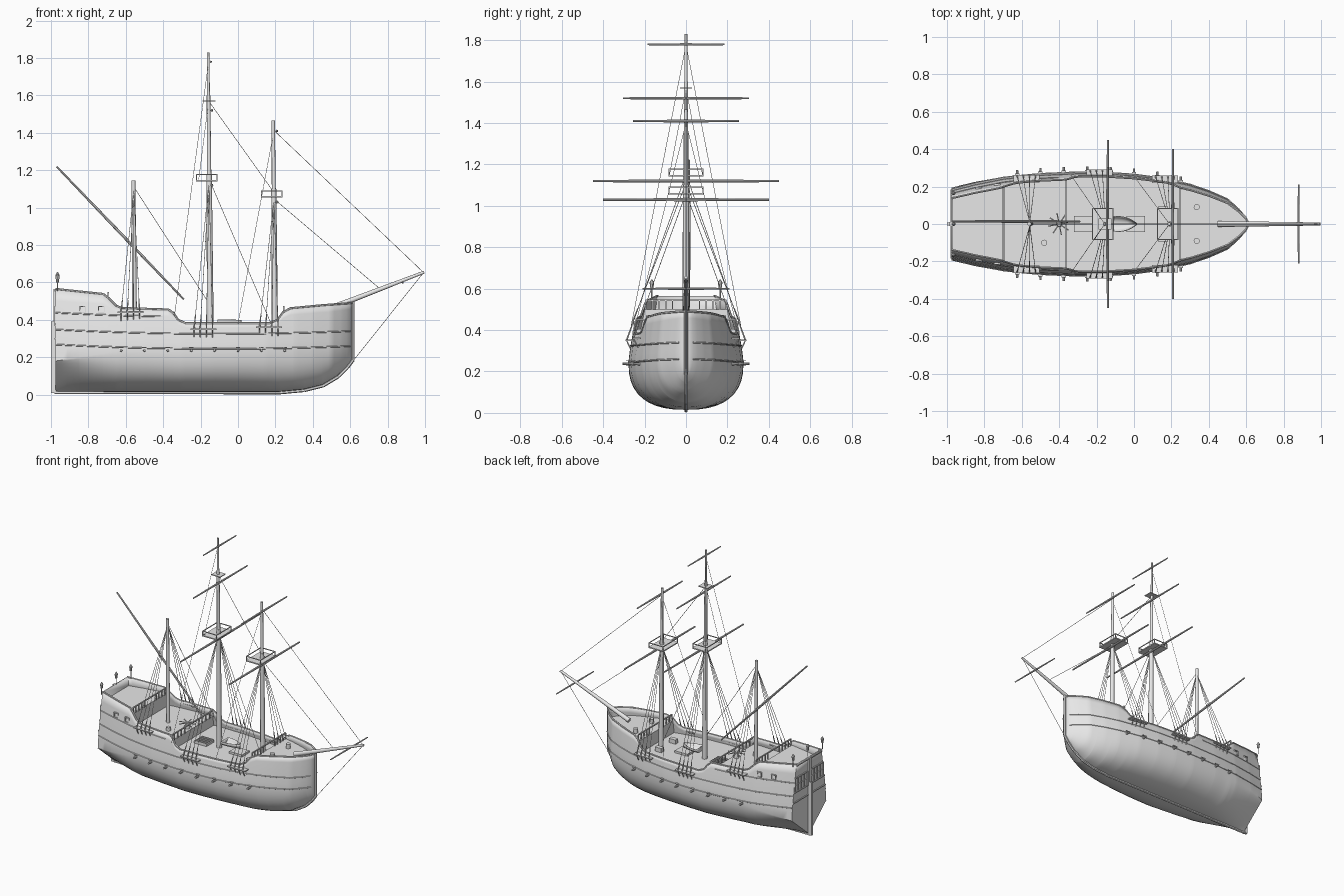
import bpy, bmesh, math
from mathutils import Vector

cube = bpy.data.objects.get("Cube")
if cube:
    bpy.data.objects.remove(cube, do_unlink=True)

grey = bpy.data.materials.new("pale grey")
grey.use_nodes = True
grey.diffuse_color = (0.8, 0.8, 0.8, 1)
grey.node_tree.nodes["Principled BSDF"].inputs["Base Color"].default_value = (0.8, 0.8, 0.8, 1)


def finish(name, bm, smooth=True):
    mesh = bpy.data.meshes.new(name)
    bm.to_mesh(mesh)
    bm.free()
    mesh.materials.append(grey)
    ob = bpy.data.objects.new(name, mesh)
    bpy.context.collection.objects.link(ob)
    if smooth:
        bpy.ops.object.select_all(action="DESELECT")
        ob.select_set(True)
        bpy.context.view_layer.objects.active = ob
        bpy.ops.object.shade_smooth_by_angle(angle=math.radians(35))
    return ob


def rods(name, items, sides=8):
    """Tapered rods, each (start, end, start radius, end radius)."""
    bm = bmesh.new()
    for a, b, r1, r2 in items:
        a, b = Vector(a), Vector(b)
        m = (b - a).to_track_quat("Z", "Y").to_matrix().to_4x4()
        m.translation = (a + b) / 2
        bmesh.ops.create_cone(bm, cap_ends=True, segments=sides, radius1=r1,
                              radius2=r2, depth=(b - a).length, matrix=m)
    return finish(name, bm)


def boxes(name, items):
    """Boxes, each (centre, size)."""
    bm = bmesh.new()
    for c, s in items:
        verts = bmesh.ops.create_cube(bm, size=1)["verts"]
        for v in verts:
            v.co = Vector(c) + Vector(p * q for p, q in zip(v.co, s))
    return finish(name, bm, False)


def tube(name, paths, r):
    """Round strips that follow point paths."""
    return rods(name, [(a, b, r, r) for p in paths for a, b in zip(p, p[1:])], 6)


def lerp(table, x):
    for (x0, v0), (x1, v1) in zip(table, table[1:]):
        if x <= x1:
            return v0 + (v1 - v0) * max(0, (x - x0) / (x1 - x0))
    return table[-1][1]


# Hull lines: half breadth, keel height, rail height, fullness, widest height
BEAM = [(-.975, .195), (-.85, .225), (-.7, .252), (-.5, .27), (-.3, .278), (-.15, .276), (0, .266),
        (.15, .246), (.3, .212), (.4, .178), (.5, .134), (.56, .08), (.6, .035), (.61, .012)]
KEEL = [(.22, .015), (.35, .027), (.45, .052), (.53, .1), (.58, .15), (.61, .19)]
SHEER = [(-.975, .565), (-.72, .538), (-.69, .515), (-.65, .475), (-.62, .463), (-.37, .455), (-.34, .43),
         (-.32, .4), (-.28, .382), (.17, .382), (.21, .4), (.24, .44), (.28, .462), (.45, .478), (.61, .49)]
FULL = [(-.975, 1), (-.85, 1.35), (-.65, 2.1), (-.3, 2.5), (.3, 2.4), (.61, 2)]
WIDE = [(-.975, .18), (-.6, .24), (.5, .25), (.61, .3)]


def half(x, z):
    b, k, n, w = (lerp(t, x) for t in (BEAM, KEEL, FULL, WIDE))
    if z < w:
        u = min(1, 1 - (z - k) / (w - k))
        return b * (1 - u ** n) ** (1 / n)
    return b * (1 - .2 * ((z - w) / .3) ** 1.3)


xs = sorted({round(-.975 + i * .0317, 3) for i in range(50)}
            | {p[0] for p in SHEER + BEAM} | {p[0] for p in KEEL})

# Hull shell with flat transom
bm = bmesh.new()
rings = []
for x in xs:
    k, w, top, n = (lerp(t, x) for t in (KEEL, WIDE, SHEER, FULL))
    zs = [k + (w - k) * (1 - abs(math.cos(i * math.pi / 20)) ** (2 / n)) for i in range(1, 10)]
    zs += [w + (top - w) * i / 6 for i in range(7)]
    side = [(half(x, z), z) for z in zs]
    ring = [(y, z) for y, z in reversed(side)] + [(0, k)] + [(-y, z) for y, z in side]
    rings.append([bm.verts.new((x, y, z)) for y, z in ring])
for a, b in zip(rings, rings[1:]):
    for j in range(len(a) - 1):
        bm.faces.new((a[j], b[j], b[j + 1], a[j + 1]))
bm.faces.new(rings[0])
bm.faces.new(list(reversed(rings[-1])))
hull = finish("hull", bm)
shell = hull.modifiers.new("thickness", "SOLIDIFY")
shell.thickness = .008
shell.offset = -1

# Stepped decks with their bulkheads
DECKS = [(-.97, -.7, .5), (-.7, -.37, .405), (-.37, .24, .335), (.24, .6, .425)]
bm = bmesh.new()
prev = None
for x0, x1, z in DECKS:
    for x in [x0] + [x for x in xs if x0 < x < x1] + [x1]:
        y = max(half(x, z) - .004, .005)
        pair = [bm.verts.new((x, y, z)), bm.verts.new((x, -y, z))]
        if prev:
            bm.faces.new((prev[0], prev[1], pair[1], pair[0]))
        prev = pair
finish("decks", bm, False)


def both(path):
    return [path, [(x, -y, z) for x, y, z in path]]


# Rail caps, wales, keel and stem, sternpost and rudder
tube("rail_caps", both([(x, half(x, lerp(SHEER, x)) - .003, lerp(SHEER, x)) for x in xs]), .006)
wales = []
for base, x_end in ((.35, .6), (.27, .6), (.44, -.4)):
    path = [(x, half(x, z), z) for x in xs if x <= x_end
            for z in [base - .025 + .03 * (x + .1) ** 2]]
    wales += both(path)
tube("wales", wales, .004)
tube("keel_and_stem", [[(-.98, 0, .012)] + [(x + .006, 0, z - .004) for x, z in KEEL]
                       + [(.616, 0, .5)]], .009)
boxes("rudder", [((-.987, 0, .2), (.026, .016, .38)), ((-.98, 0, .29), (.012, .024, .55))])

# Transom windows and trim
trim = [((-.977, 0, z), (.008, 2 * half(-.975, z), .008)) for z in (.3, .37, .47, .555)]
trim += [((-.977, s * y, .42), (.008, .006, .1)) for s in (-1, 1) for y in (.02, .055, .09, .125, .16)]
trim += [((-.977, 0, .42), (.006, .32, .005))]
boxes("stern_windows", trim)

# Side windows and guns
frames, guns = [], []
for s in (-1, 1):
    for x in (-.83, -.73):
        y = s * half(x, .455)
        for d in (-1, 1):
            frames += [((x + d * .015, y, .455), (.005, .012, .036)), ((x, y, .455 + d * .016), (.034, .012, .005))]
    for i in range(8):
        x = -.625 + i * .125
        y = half(x, .235)
        guns.append(((x, s * (y - .02), .235), (x, s * (y + .03), .238), .008, .006))
        frames.append(((x, s * (y + .004), .252), (.024, .016, .004)))
boxes("side_window_frames_and_port_lids", frames)
rods("guns", guns)

# Masts: foot x, sections as (start z, end z, radius)
masts = []
for x, parts in ((-.145, [(.33, 1.18, .018), (1.13, 1.6, .012), (1.55, 1.83, .008)]),
                 (.2, [(.33, 1.1, .017), (1.04, 1.465, .011)]),
                 (-.55, [(.4, 1.145, .013)])):
    for z0, z1, r in parts:
        masts.append(((x - .008 * z0, 0, z0), (x - .008 * z1, 0, z1), r, r * .8))
masts.append(((.45, 0, .445), (.995, 0, .655), .016, .008))
rods("masts_and_bowsprit", masts, 12)

# Yards, tapered towards both tips
yards = []
for x, z, length, r in ((-.14, 1.12, .45, .008), (-.14, 1.52, .305, .007), (-.145, 1.78, .185, .006),
                        (.208, 1.03, .4, .008), (.208, 1.41, .255, .007), (.88, .6, .21, .006)):
    yards += [((x, 0, z), (x, s * length, z), r, r * .65) for s in (-1, 1)]
mid = (-.63, .014, .865)
yards += [(mid, (-.97, .014, 1.22), .008, .005), (mid, (-.29, .014, .51), .008, .005)]
rods("yards", yards)

# Fighting tops with low rails
tops = []
for x, z in ((-.167, 1.145), (.18, 1.058)):
    tops.append(((x, 0, z), (.115, .17, .008)))
    for s in (-1, 1):
        tops += [((x, s * .082, z + .032), (.115, .005, .005)), ((x + s * .055, 0, z + .032), (.005, .17, .005))]
        tops += [((x + t * .055, s * .082, z + .016), (.005, .005, .032)) for t in (-1, 1)]
tops.append(((-.155, 0, 1.57), (.07, .06, .006)))
boxes("mast_tops", tops)

# Shrouds and channels
ropes, lanyards, channels = [], [], []
for mx, cx, cz, top in ((-.155, -.185, .35, 1.13), (.192, .165, .36, 1.04), (-.557, -.575, .44, 1.09)):
    for s in (-1, 1):
        y = half(cx, cz)
        channels.append(((cx, s * (y + .01), cz), (.14, .04, .007)))
        for i in range(4):
            foot = Vector((cx - .05 + i * .033, s * (y + .025), cz))
            head = Vector((mx, s * .008, top))
            ropes.append((foot, head, .0016, .0016))
            lanyards.append((foot, foot.lerp(head, .1), .004, .003))
            lanyards.append((foot, (foot.x, s * (y + .003), cz - .045), .003, .003))
boxes("channels", channels)
rods("lanyards", lanyards, 6)

# Stays and backstays
for a, b in (((-.15, 0, 1.56), (.2, 0, 1.07)), ((-.145, 0, 1.13), (.185, 0, .36)),
             ((.195, 0, 1.41), (.99, 0, .655)), ((.2, 0, 1.04), (.76, 0, .565)),
             ((-.55, 0, 1.1), (-.15, 0, .48)), ((.99, 0, .65), (.615, 0, .18))):
    ropes.append((a, b, .0016, .0016))
for s in (-1, 1):
    ropes += [((-.157, 0, 1.78), (-.34, s * .265, .42), .0013, .0013),
              ((.19, 0, 1.4), (0, s * .255, .38), .0013, .0013),
              ((-.157, 0, 1.57), (-.21, s * .08, 1.15), .0013, .0013)]
rods("rigging", ropes, 5)

# Railings across the deck breaks
rails = []
for x, z in ((-.695, .5), (-.365, .405), (.245, .425)):
    w = half(x, z) - .012
    rails.append(((x, 0, z + .045), (.008, 2 * w, .007)))
    rails += [((x, w * (i / 6 - 1), z + .022), (.007, .007, .045)) for i in range(13) if i not in (5, 6, 7)]
boxes("deck_railings", rails)

# Stern lanterns
lanterns = []
for y, z in ((0, .565), (.165, .555), (-.165, .555)):
    lanterns += [((-.965, y, z), (-.965, y, z + .05), .003, .003),
                 ((-.965, y, z + .045), (-.965, y, z + .075), .007, .011),
                 ((-.965, y, z + .075), (-.965, y, z + .09), .011, .003)]
rods("stern_lanterns", lanterns)

# Capstan, barrels and bitts
gear = [((-.4, 0, .405), (-.4, 0, .45), .016, .012), ((-.48, -.1, .405), (-.48, -.1, .43), .016, .016)]
gear += [((.335, s * .09, .425), (.335, s * .09, .455), .016, .016) for s in (-1, 1)]
for i in range(8):
    a = i * math.pi / 4 + .2
    gear.append(((-.4, 0, .442), (-.4 + .06 * math.cos(a), .06 * math.sin(a), .442), .003, .003))
rods("capstan_and_barrels", gear, 12)

# Hatches and gratings
hatches = [((x, 0, .342), (.1, .085, .016)) for x in (-.27, .01)]
hatches += [((-.27, i * .02, .353), (.09, .005, .006)) for i in range(-2, 3)]
hatches += [((.155, s * .08, .35), (.05, .03, .03)) for s in (-1, 1)]
boxes("hatches", hatches)

# Open ship's boat
bm = bmesh.new()
rows = []
for i in range(9):
    t = i / 8
    w = .042 * (1 - t ** 2.5) + .002
    rows.append([bm.verts.new((-.11 + .13 * t, w * math.cos(a), .4 - .035 * math.sin(a)))
                 for a in (j * math.pi / 6 for j in range(7))])
for a, b in zip(rows, rows[1:]):
    for j in range(6):
        bm.faces.new((a[j], b[j], b[j + 1], a[j + 1]))
bm.faces.new(rows[0])
boat = finish("ship_boat", bm)
boat.modifiers.new("thickness", "SOLIDIFY").thickness = .004
